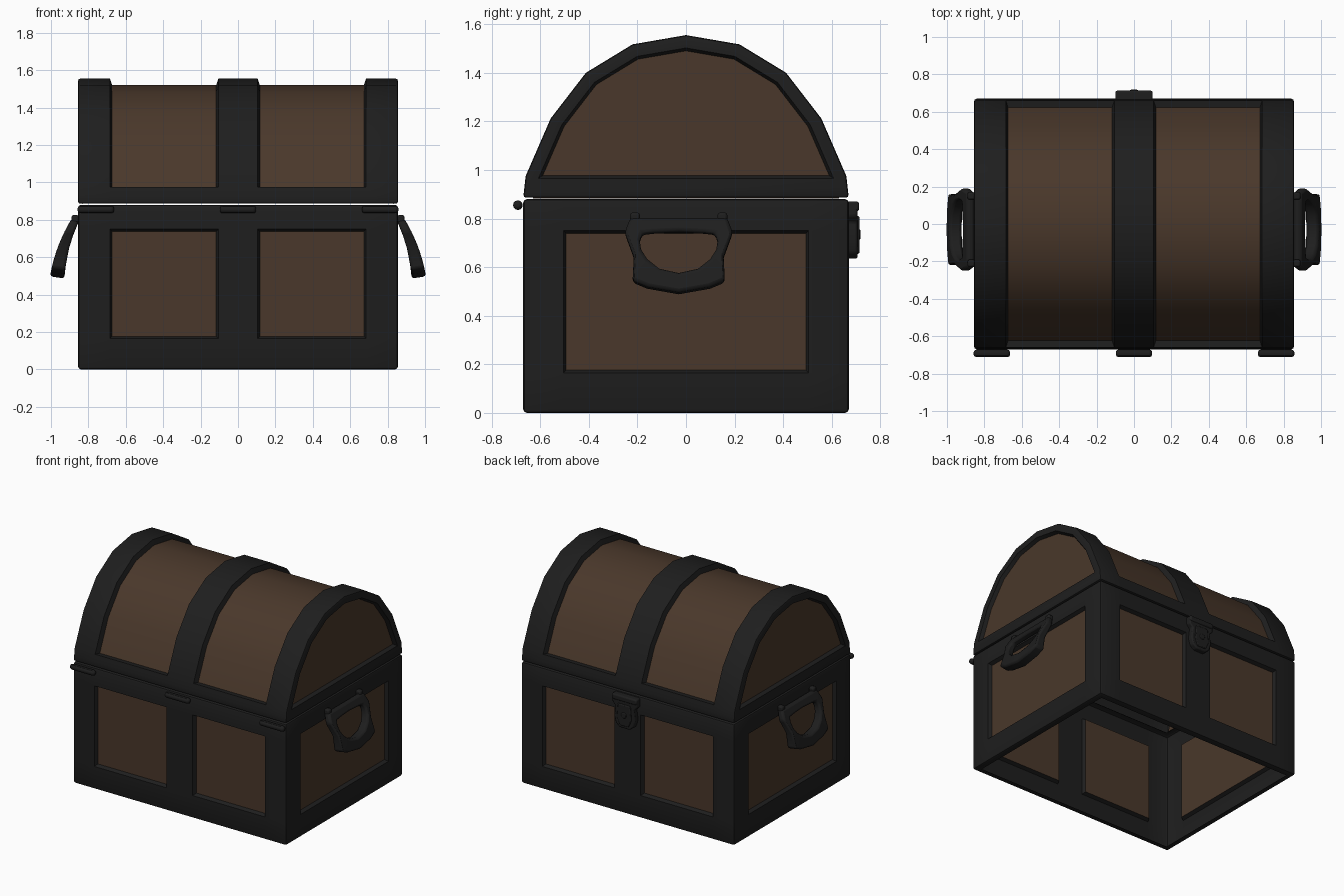
import bpy, bmesh, math
from mathutils import Vector

cube = bpy.data.objects.get("Cube")
if cube:
    bpy.data.objects.remove(cube, do_unlink=True)


def material(name, rgb):
    m = bpy.data.materials.new(name)
    m.use_nodes = True
    m.diffuse_color = (*rgb, 1)
    bsdf = m.node_tree.nodes["Principled BSDF"]
    bsdf.inputs["Base Color"].default_value = (*rgb, 1)
    bsdf.inputs["Roughness"].default_value = 0.8
    return m


IRON = material("dark iron", (0.013, 0.013, 0.013))
WOOD = material("brown wood", (0.068, 0.039, 0.0235))


def finish(bm, name, bevel=0):
    me = bpy.data.meshes.new(name)
    bm.to_mesh(me)
    bm.free()
    ob = bpy.data.objects.new(name, me)
    bpy.context.collection.objects.link(ob)
    me.materials.append(IRON)
    me.materials.append(WOOD)
    bpy.ops.object.select_all(action='DESELECT')
    bpy.context.view_layer.objects.active = ob
    ob.select_set(True)
    bpy.ops.object.shade_smooth_by_angle(angle=math.radians(30))
    if bevel:
        mod = ob.modifiers.new("soft edges", 'BEVEL')
        mod.width = bevel
        mod.segments = 2
    return ob


def prism(points, to_3d, depth):
    """Solid made by extruding a flat outline along the depth vector."""
    bm = bmesh.new()
    face = bm.faces.new([bm.verts.new(to_3d(*p)) for p in points])
    top = bmesh.ops.extrude_face_region(bm, geom=[face])["geom"]
    bmesh.ops.translate(bm, vec=depth, verts=[v for v in top if isinstance(v, bmesh.types.BMVert)])
    bmesh.ops.recalc_face_normals(bm, faces=bm.faces)
    return bm


def mirrored(half):
    return half + [(-y, z) for y, z in reversed(half) if y]


def soften(bm, width):
    edges = [e for e in bm.edges if e.calc_face_angle(0) > math.radians(40)]
    bmesh.ops.bevel(bm, geom=edges, offset=width, segments=2, profile=0.5, affect='EDGES')
    bm.normal_update()


def open_ends(bm, test):
    """Replace flat end faces by a narrow rim."""
    ends = [f for f in bm.faces if test(f.normal.z)]
    bmesh.ops.inset_region(bm, faces=ends, thickness=0.03, use_even_offset=True)
    bmesh.ops.delete(bm, geom=ends, context='FACES')


def cut(bm, axis, *positions):
    for p in positions:
        co, no = Vector(), Vector()
        co[axis], no[axis] = p, 1
        bmesh.ops.bisect_plane(bm, geom=bm.verts[:] + bm.edges[:] + bm.faces[:],
                               plane_co=co, plane_no=no)
    bm.normal_update()


def sink(bm, faces, depth):
    bmesh.ops.inset_region(bm, faces=faces, thickness=0.012, depth=-depth, use_even_offset=True)
    for f in faces:
        f.material_index = 1
    bm.normal_update()


W, D = 0.855, 0.67
RAIL, POST = 0.105, 0.685


def between_bands(f):
    return abs(f.normal.x) < 0.1 and RAIL < abs(f.calc_center_median().x) < POST


# Lower box: iron frame with sunken wooden panels
bm = prism([(-W, -D), (W, -D), (W, D), (-W, D)], lambda x, y: (x, y, 0), (0, 0, 0.88))
soften(bm, 0.015)
open_ends(bm, lambda nz: abs(nz) > 0.99)
cut(bm, 0, -POST, -RAIL, RAIL, POST)
cut(bm, 1, -0.505, 0.505)
cut(bm, 2, 0.165, 0.75)
panels = []
for f in bm.faces:
    c = f.calc_center_median()
    if 0.165 < c.z < 0.75:
        side = abs(f.normal.x) > 0.99 and abs(c.y) < 0.505
        long_wall = abs(f.normal.y) > 0.99 and between_bands(f)
        if side or long_wall:
            panels.append(f)
sink(bm, panels, 0.025)
finish(bm, "chest_box")

# Arched lid
arch = mirrored([(0, 1.555), (0.22, 1.517), (0.412, 1.4), (0.557, 1.212),
                 (0.66, 0.975), (0.67, 0.886)])
bm = prism(arch, lambda y, z: (-W, y, z), (2 * W, 0, 0))
soften(bm, 0.012)
open_ends(bm, lambda nz: nz < -0.99)
cut(bm, 0, -POST, -RAIL, RAIL, POST)
cut(bm, 2, 0.925)
caps = [f for f in bm.faces if abs(f.normal.x) > 0.999 and f.calc_center_median().z > 0.925]
bmesh.ops.inset_region(bm, faces=caps, thickness=0.04, use_even_offset=True)
bm.normal_update()
sink(bm, caps, 0.025)
top = [f for f in bm.faces if between_bands(f) and f.calc_center_median().z > 0.98]
sink(bm, top, 0.035)
finish(bm, "arched_lid")


def box(name, centre, size, bevel):
    bm = bmesh.new()
    bmesh.ops.create_cube(bm, size=1)
    bmesh.ops.scale(bm, vec=size, verts=bm.verts)
    bmesh.ops.translate(bm, vec=centre, verts=bm.verts)
    return finish(bm, name, bevel)


def rod(name, centre, radius, length, axis, bevel):
    bm = bmesh.new()
    bmesh.ops.create_cone(bm, cap_ends=True, segments=12, radius1=radius, radius2=radius, depth=length)
    ob = finish(bm, name, bevel)
    ob.rotation_euler = (0, math.pi / 2, 0) if axis == 'X' else (math.pi / 2, 0, 0)
    ob.location = centre


# Hinge pins
for x, label in ((-0.76, "right"), (0, "middle"), (0.76, "left")):
    rod("hinge_" + label, (x, -0.692, 0.855), 0.02, 0.195, 'X', 0.014)

# Latch: shield plate, hinge bar, hasp and keyhole boss
shield = mirrored([(0.1, 0.87), (0.1, 0.81), (0.075, 0.785), (0.085, 0.71),
                   (0.07, 0.66), (0.04, 0.635)])
finish(prism(shield, lambda x, z: (x, 0.66, z), (0, 0.046, 0)), "latch_plate", 0.008)
box("latch_bar", (0, 0.688, 0.85), (0.2, 0.05, 0.04), 0.01)
hasp = mirrored([(0.05, 0.81), (0.058, 0.71), (0.035, 0.655)])
finish(prism(hasp, lambda x, z: (x, 0.69, z), (0, 0.024, 0)), "latch_hasp", 0.006)
rod("keyhole_boss", (0, 0.708, 0.735), 0.022, 0.02, 'Y', 0.005)

# Handles: a ring that swings outwards and thickens towards its grip
outer = mirrored([(0, 0.8), (0.15, 0.8), (0.2, 0.8), (0.222, 0.74), (0.185, 0.64),
                  (0.19, 0.54), (0.13, 0.515), (0, 0.492)])
inner = mirrored([(0, 0.745), (0.1, 0.74), (0.15, 0.735), (0.16, 0.705), (0.155, 0.67),
                  (0.13, 0.63), (0.08, 0.59), (0, 0.572)])
MID = -0.03


def swing(z, side):
    """Distance from the middle of the chest of the handle's near or far face."""
    t = 0.8 - z
    return 0.87 + 0.53 * t - 0.7 * t * t + side * (0.02 + 0.06 * t)


for s, label in ((1, "left"), (-1, "right")):
    bm = bmesh.new()
    rings = [[bm.verts.new((s * swing(z, side), y + MID, z + 0.006 * side)) for y, z in loop]
             for loop, side in ((outer, -1), (outer, 1), (inner, 1), (inner, -1))]
    n = len(outer)
    for k in range(4):
        a, b = rings[k], rings[(k + 1) % 4]
        for i in range(n):
            j = (i + 1) % n
            bm.faces.new((a[i], a[j], b[j], b[i]))
    bmesh.ops.recalc_face_normals(bm, faces=bm.faces)
    finish(bm, "handle_" + label, 0.014)
    for y, end in ((-0.18, "front"), (0.18, "back")):
        box(f"handle_lug_{label}_{end}", (s * 0.87, y + MID, 0.805), (0.04, 0.04, 0.04), 0.01)
